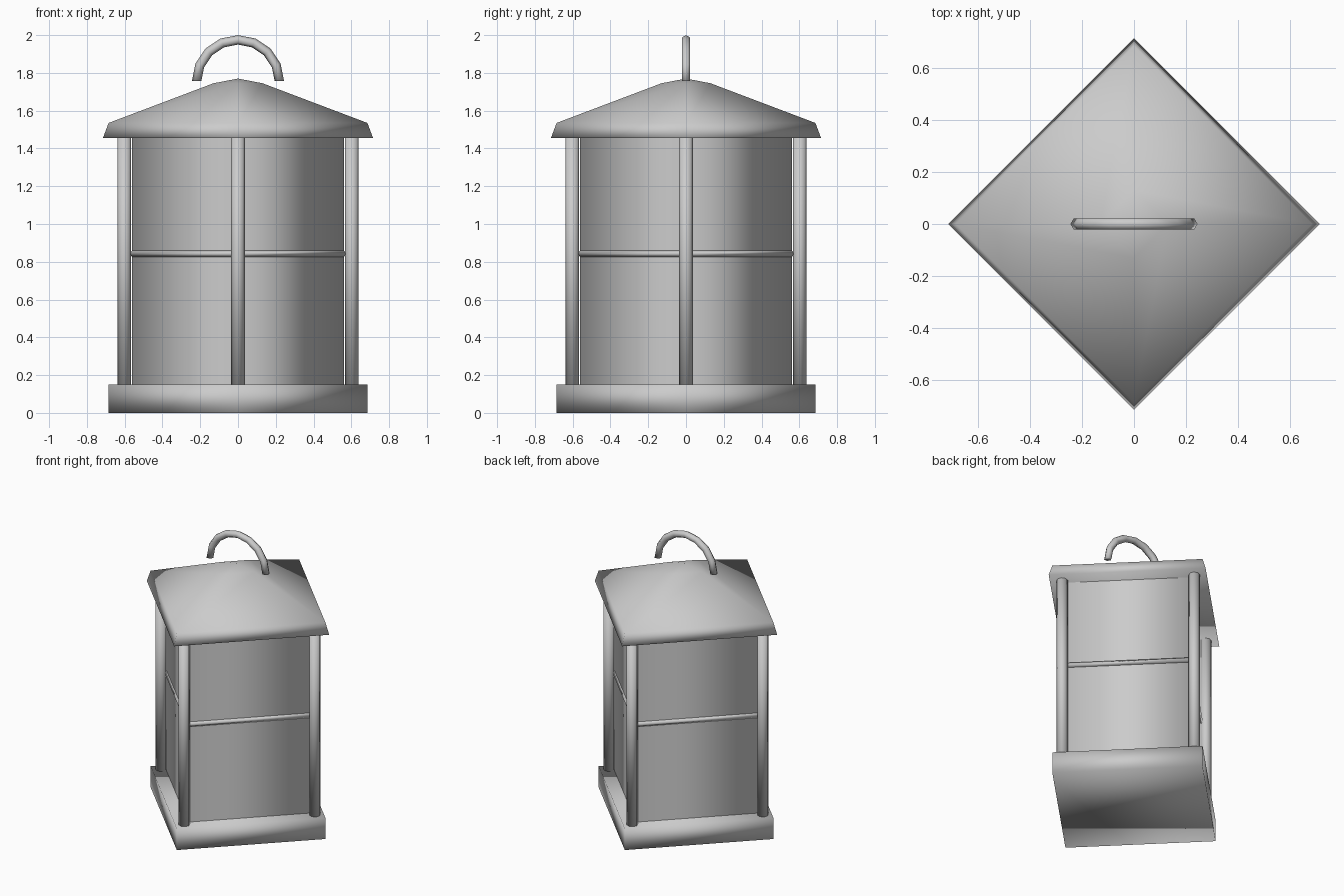
import bpy, bmesh
from math import cos, sin, pi, tau

cube = bpy.data.objects.get("Cube")
if cube:
    bpy.data.objects.remove(cube, do_unlink=True)

metal = bpy.data.materials.new("plain_grey")
metal.use_nodes = True
GREY = (0.6, 0.6, 0.6, 1.0)
metal.diffuse_color = GREY
metal.node_tree.nodes["Principled BSDF"].inputs["Base Color"].default_value = GREY


def finish(name, bm):
    """Turn a bmesh into a smooth shaded object."""
    bmesh.ops.recalc_face_normals(bm, faces=bm.faces[:])
    for face in bm.faces:
        face.smooth = True
    mesh = bpy.data.meshes.new(name)
    bm.to_mesh(mesh)
    bm.free()
    mesh.materials.append(metal)
    obj = bpy.data.objects.new(name, mesh)
    bpy.context.collection.objects.link(obj)
    return obj


def lathe(name, profile, sides=4, capped=True, closed=False, centre=(0, 0)):
    """Sweep (radius, z) points around a vertical axis."""
    bm = bmesh.new()
    rings = []
    for r, z in profile:
        if r == 0:
            rings.append([bm.verts.new((*centre, z))] * sides)
        else:
            rings.append([bm.verts.new((centre[0] + r * cos(tau * i / sides),
                                        centre[1] + r * sin(tau * i / sides), z))
                          for i in range(sides)])
    pairs = list(zip(rings, rings[1:]))
    if closed:
        pairs.append((rings[-1], rings[0]))
    for low, high in pairs:
        for i in range(sides):
            j = (i + 1) % sides
            corners = dict.fromkeys((low[i], low[j], high[j], high[i]))
            bm.faces.new(list(corners))
    if capped:
        for ring in (rings[0], rings[-1]):
            if len(set(ring)) == sides:
                bm.faces.new(ring)
    return finish(name, bm)


# Square base, turned so its corners lie on the axes
lathe("base", [(0.685, 0), (0.685, 0.15)])

# Window panels between the posts
lathe("window_panels", [(0.56, 0.15), (0.56, 1.455)], capped=False)

# Thin rail around the panels, with a diamond section
lathe("middle_rail", [(0.56, 0.825), (0.578, 0.843), (0.56, 0.86), (0.542, 0.843)],
      capped=False, closed=True)

# Corner posts
for side, (x, y) in {"left": (1, 0), "back": (0, 1), "right": (-1, 0), "front": (0, -1)}.items():
    lathe(side + "_post", [(0.036, 0.15), (0.036, 1.46)], sides=8,
          centre=(0.602 * x, 0.602 * y))

# Pyramid roof with a flared lip
lathe("roof", [(0.715, 1.455), (0.685, 1.535), (0.13, 1.745), (0, 1.77)])

# Arched carrying handle: a half ring with a six-sided section
bm = bmesh.new()
STEPS, SECTION = 8, 6
loops = []
for s in range(STEPS + 1):
    a = pi * s / STEPS
    loop = []
    for k in range(SECTION):
        b = tau * k / SECTION
        r = 0.219 + 0.025 * cos(b)
        loop.append(bm.verts.new((r * cos(a), 0.025 * sin(b), 1.756 + r * sin(a))))
    loops.append(loop)
for one, two in zip(loops, loops[1:]):
    for k in range(SECTION):
        n = (k + 1) % SECTION
        bm.faces.new((one[k], one[n], two[n], two[k]))
bm.faces.new(loops[0])
bm.faces.new(loops[-1])
finish("handle", bm)
